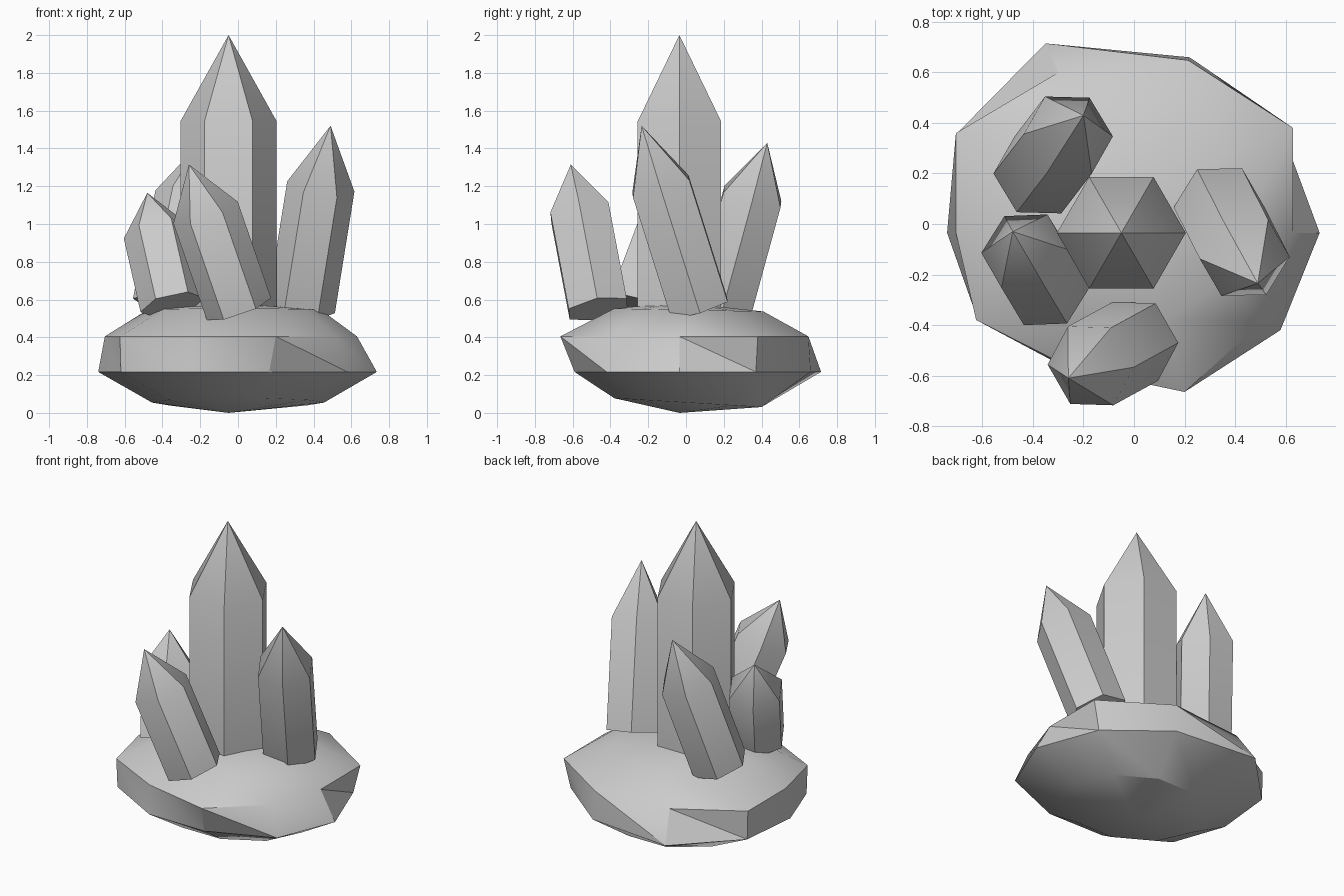
import bpy, bmesh, math
from mathutils import Vector

if "Cube" in bpy.data.objects:
    bpy.data.objects.remove(bpy.data.objects["Cube"])

stone = bpy.data.materials.new("grey stone")
stone.diffuse_color = (0.6, 0.6, 0.6, 1)
stone.use_nodes = True
stone.node_tree.nodes["Principled BSDF"].inputs["Base Color"].default_value = stone.diffuse_color


def make_object(name, bm, angle):
    mesh = bpy.data.meshes.new(name)
    bmesh.ops.recalc_face_normals(bm, faces=bm.faces)
    bm.to_mesh(mesh)
    bm.free()
    mesh.materials.append(stone)
    obj = bpy.data.objects.new(name, mesh)
    bpy.context.collection.objects.link(obj)
    bpy.ops.object.select_all(action='DESELECT')
    bpy.context.view_layer.objects.active = obj
    obj.select_set(True)
    bpy.ops.object.shade_smooth_by_angle(angle=math.radians(angle))
    return obj


def crystal(name, base, tip, radius, shoulder):
    """Six-sided prism from base to tip, tapering to a point above the shoulder."""
    base, tip = Vector(base), Vector(tip)
    axis = tip - base
    turn = Vector((0, 0, 1)).rotation_difference(axis)
    bm = bmesh.new()
    rings = []
    for t in (0, shoulder):
        rings.append([bm.verts.new(base + axis * t + turn @ Vector((
            radius * math.cos(i * math.pi / 3), radius * math.sin(i * math.pi / 3), 0)))
            for i in range(6)])
    top = bm.verts.new(tip)
    low, high = rings
    bm.faces.new(low[::-1])
    for i in range(6):
        j = (i + 1) % 6
        bm.faces.new((low[i], low[j], high[j], high[i]))
        bm.faces.new((high[i], high[j], top))
    return make_object(name, bm, 35)


# Crystals
crystal("main_crystal", (-0.05, -0.035, 0.55), (-0.05, -0.035, 2.0), 0.255, 0.685)
crystal("right_crystal", (0.335, 0.07, 0.555), (0.49, -0.235, 1.52), 0.18, 0.667)
crystal("front_crystal", (0.005, -0.465, 0.55), (-0.26, -0.61, 1.315), 0.18, 0.667)
crystal("left_crystal", (-0.345, -0.255, 0.57), (-0.48, -0.03, 1.165), 0.175, 0.655)
crystal("back_crystal", (-0.38, 0.195, 0.57), (-0.20, 0.43, 1.43), 0.18, 0.667)

# Rock: irregular ten-sided rings between two poles
lower = [(0.735, -0.035), (0.585, 0.37), (0.22, 0.66), (-0.35, 0.715), (-0.70, 0.36),
         (-0.74, -0.035), (-0.62, -0.375), (-0.24, -0.585), (0.165, -0.59), (0.58, -0.42)]
upper = [(0.63, -0.035), (0.63, 0.38), (0.215, 0.648), (-0.30, 0.60), (-0.705, 0.36),
         (-0.705, -0.035), (-0.625, -0.38), (-0.25, -0.57), (0.20, -0.665), (0.51, -0.385)]


def ring(bm, pts, z, slope=0.0):
    return [bm.verts.new((x, y, z + slope * y)) for x, y in pts]


def oval(cx, cy, rx, ry):
    return [(cx + rx * math.cos(i * math.pi / 5), cy + ry * math.sin(i * math.pi / 5))
            for i in range(10)]


bm = bmesh.new()
rings = [ring(bm, oval(0.0, 0.01, 0.455, 0.41), 0.055, -0.06),
         ring(bm, lower, 0.217),
         ring(bm, upper, 0.405),
         ring(bm, oval(-0.02, 0.015, 0.46, 0.415), 0.545, -0.02)]
bottom = bm.verts.new((-0.05, -0.035, 0))
top = bm.verts.new((-0.05, -0.035, 0.585))
for i in range(10):
    j = (i + 1) % 10
    bm.faces.new((bottom, rings[0][j], rings[0][i]))
    bm.faces.new((top, rings[3][i], rings[3][j]))
    for a, b in zip(rings, rings[1:]):
        # each quad splits from the next lower corner to the current upper one
        bm.faces.new((a[j], b[j], b[i]))
        bm.faces.new((a[j], b[i], a[i]))
bm.verts.index_update()
rock = make_object("rock_base", bm, 30)

# Keep both rims of the rock band crisp
sharp = rock.data.attributes.get("sharp_edge") or rock.data.attributes.new("sharp_edge", 'BOOLEAN', 'EDGE')
for edge in rock.data.edges:
    u, v = edge.vertices
    if u // 10 == v // 10 and u // 10 in (1, 2):
        sharp.data[edge.index].value = True
